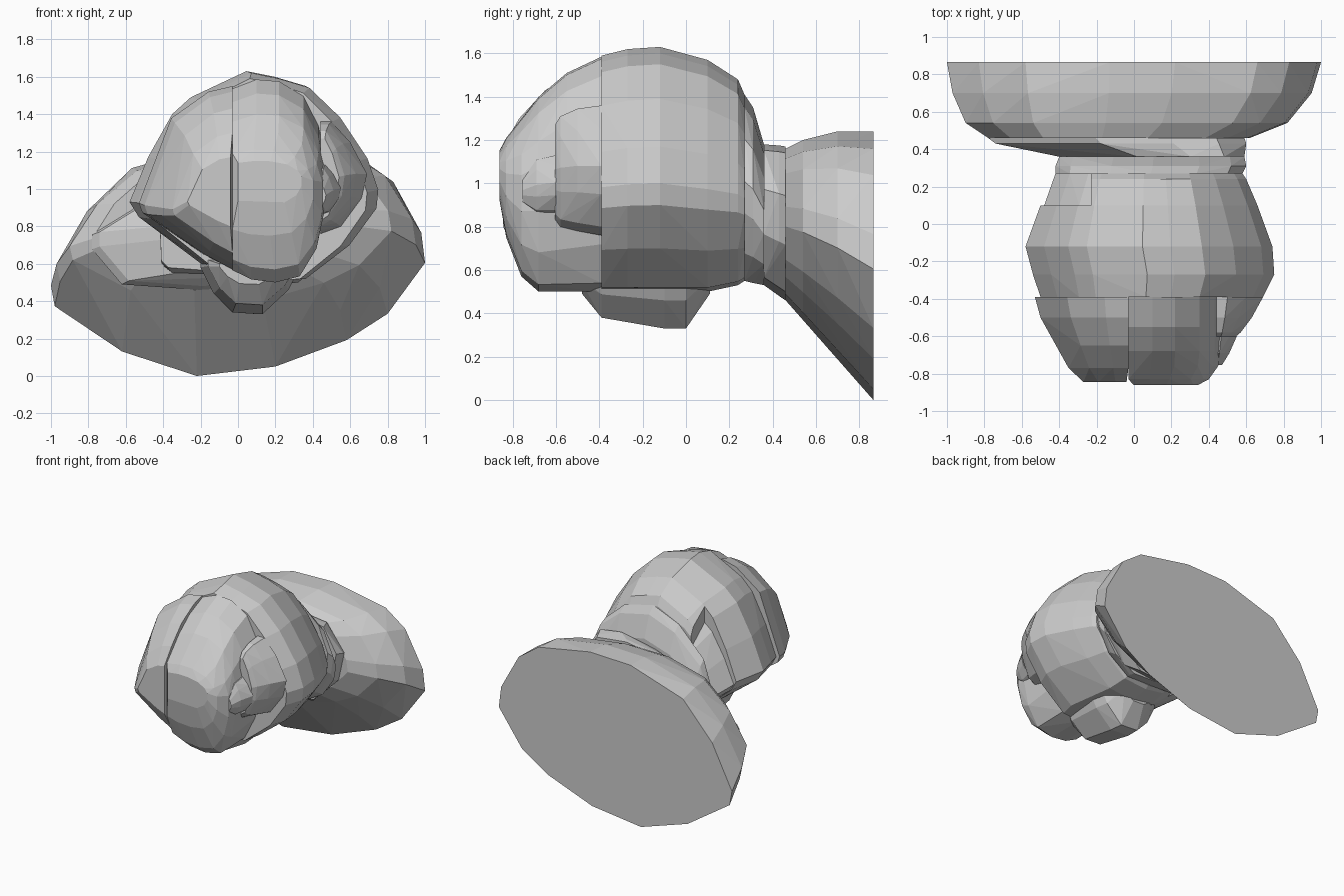
import bpy, bmesh
from mathutils import Vector


def loft_hull(name, outline, sections, cuts=()):
    """Fit an (x, z) outline into a box at each y section and wrap a faceted skin.
    section = (y, x0, x1, z0, z1); cut = (point, normal), the normal side is removed."""
    xs, zs = [p[0] for p in outline], [p[1] for p in outline]
    ax, bx, az, bz = min(xs), max(xs), min(zs), max(zs)
    pts = []
    for y, x0, x1, z0, z1 in sections:
        for x, z in outline:
            pts.append(Vector((x0 + (x - ax) / (bx - ax) * (x1 - x0), y,
                               z0 + (z - az) / (bz - az) * (z1 - z0))))
    bm = hull(pts)
    for co, no in cuts:
        bmesh.ops.bisect_plane(bm, geom=bm.verts[:] + bm.edges[:] + bm.faces[:],
                               plane_co=co, plane_no=no, clear_outer=True)
        rest = [v.co.copy() for v in bm.verts]
        bm.free()
        bm = hull(rest)
    bmesh.ops.dissolve_limit(bm, angle_limit=0.05, verts=bm.verts[:], edges=bm.edges[:])
    bmesh.ops.recalc_face_normals(bm, faces=bm.faces[:])
    mesh = bpy.data.meshes.new(name)
    bm.to_mesh(mesh)
    bm.free()
    obj = bpy.data.objects.new(name, mesh)
    bpy.context.collection.objects.link(obj)
    return obj


def hull(points):
    bm = bmesh.new()
    for p in points:
        bm.verts.new(p)
    res = bmesh.ops.convex_hull(bm, input=bm.verts[:])
    junk = {g for k in ("geom_interior", "geom_unused") for g in res[k]
            if isinstance(g, bmesh.types.BMVert)}
    bmesh.ops.delete(bm, geom=list(junk), context='VERTS')
    return bm


# Shoulder block with flat back
shoulder = [(-1, .48), (-.98, .37), (-.62, .13), (-.22, 0), (.2, .05), (.58, .19),
            (.8, .33), (1, .6), (.98, .76), (.83, 1.03), (.66, 1.15), (.22, 1.23),
            (-.13, 1.22), (-.58, 1.08), (-.83, .81)]
loft_hull("shoulders", shoulder, [
    (.865, -1, 1, 0, 1.24), (.70, -.97, .95, .19, 1.24),
    (.54, -.9, .82, .37, 1.2), (.46, -.78, .62, .46, 1.16)])

# Collar between shoulders and neck
collar = [(-.78, .76), (-.78, .68), (-.62, .49), (-.2, .46), (.33, .5), (.55, .72),
          (.6, .95), (.45, 1.15), (.2, 1.18), (-.2, 1.12)]
loft_hull("collar", collar, [
    (.46, -.78, .59, .46, 1.17), (.43, -.74, .6, .48, 1.175), (.36, -.4, .59, .53, 1.18)])

# Neck
neck = [(-.42, .85), (-.41, .6), (-.37, .56), (-.1, .54), (.3, .53), (.48, .66), (.58, .85),
        (.6, 1.0), (.52, 1.2), (.35, 1.35), (.1, 1.41), (-.12, 1.32), (-.34, 1.1)]
loft_hull("neck", neck, [
    (.27, -.42, .58, .55, 1.41), (.31, -.42, .6, .54, 1.35), (.36, -.4, .59, .53, 1.18)])

# Skull, leaning to one side: main part, side part and rear side wedge
skull = [(.05, 1.63), (.2, 1.6), (.37, 1.55), (.54, 1.39), (.69, 1.17), (.75, 1.0),
         (.74, .9), (.59, .7), (.35, .52), (.1, .5), (-.1, .53), (-.35, .72), (-.53, .85),
         (-.58, .93), (-.48, 1.17), (-.35, 1.4), (-.25, 1.49)]
head = [(-.39, -.5, .69, .5, 1.59), (-.27, -.54, .75, .5, 1.62), (-.12, -.58, .74, .5, 1.63),
        (.1, -.5, .66, .5, 1.57), (.24, -.44, .6, .53, 1.48), (.27, -.42, .58, .55, 1.41)]
loft_hull("skull", skull, head, [((-.23, 0, 0), (-1, 0, 0))])
loft_hull("skull_side", skull, head[:4], [((-.23, 0, 0), (1, 0, 0))])
loft_hull("skull_rear_side", skull,
          [(.1, -.48, .6, .55, 1.42), (.27, -.42, .6, .55, 1.3)],
          [((-.23, 0, 0), (1, 0, 0))])

# Face: two halves meeting at a seam
face_right = [(-.03, 1.54), (.1, 1.59), (.22, 1.58), (.35, 1.5), (.43, 1.34), (.46, 1.2),
              (.46, .95), (.42, .72), (.33, .54), (.2, .5), (.07, .52), (-.03, .58)]
loft_hull("face_right", face_right, [
    (-.39, -.03, .46, .5, 1.585), (-.55, -.03, .46, .5, 1.51), (-.68, -.03, .46, .5, 1.4),
    (-.76, -.03, .45, .57, 1.3), (-.83, -.03, .4, .75, 1.21), (-.862, .0, .34, .92, 1.15)])
face_left = [(-.03, 1.54), (-.17, 1.51), (-.39, 1.37), (-.5, 1.06), (-.58, .92),
             (-.56, .87), (-.2, .65), (-.03, .57)]
loft_hull("face_left", face_left, [
    (-.39, -.53, -.03, .57, 1.55), (-.5, -.5, -.03, .57, 1.52), (-.65, -.42, -.03, .6, 1.43),
    (-.77, -.35, -.03, .66, 1.3), (-.845, -.27, -.04, .8, 1.17)])

# Cheek lumps on the right side
cheek = [(.44, .76), (.55, .8), (.66, .95), (.69, 1.08), (.6, 1.25), (.5, 1.36), (.44, 1.36)]
loft_hull("cheek", cheek, [
    (-.39, .44, .69, .76, 1.36), (-.5, .44, .63, .78, 1.345), (-.58, .44, .57, .8, 1.31),
    (-.605, .44, .54, .83, 1.27)])
loft_hull("cheek_front", cheek, [
    (-.6, .44, .55, .86, 1.13), (-.69, .44, .51, .86, 1.11), (-.755, .44, .47, .91, 1.02)])

# Lump under the jaw
jaw = [(-.2, .62), (-.2, .58), (-.13, .44), (-.03, .34), (.13, .33), (.27, .46),
       (.3, .52), (.28, .62)]
loft_hull("jaw_lump", jaw, [
    (-.48, -.1, .22, .49, .6), (-.39, -.16, .28, .38, .62), (-.1, -.2, .3, .33, .62),
    (.0, -.19, .28, .33, .62), (.11, -.1, .2, .49, .6)])
